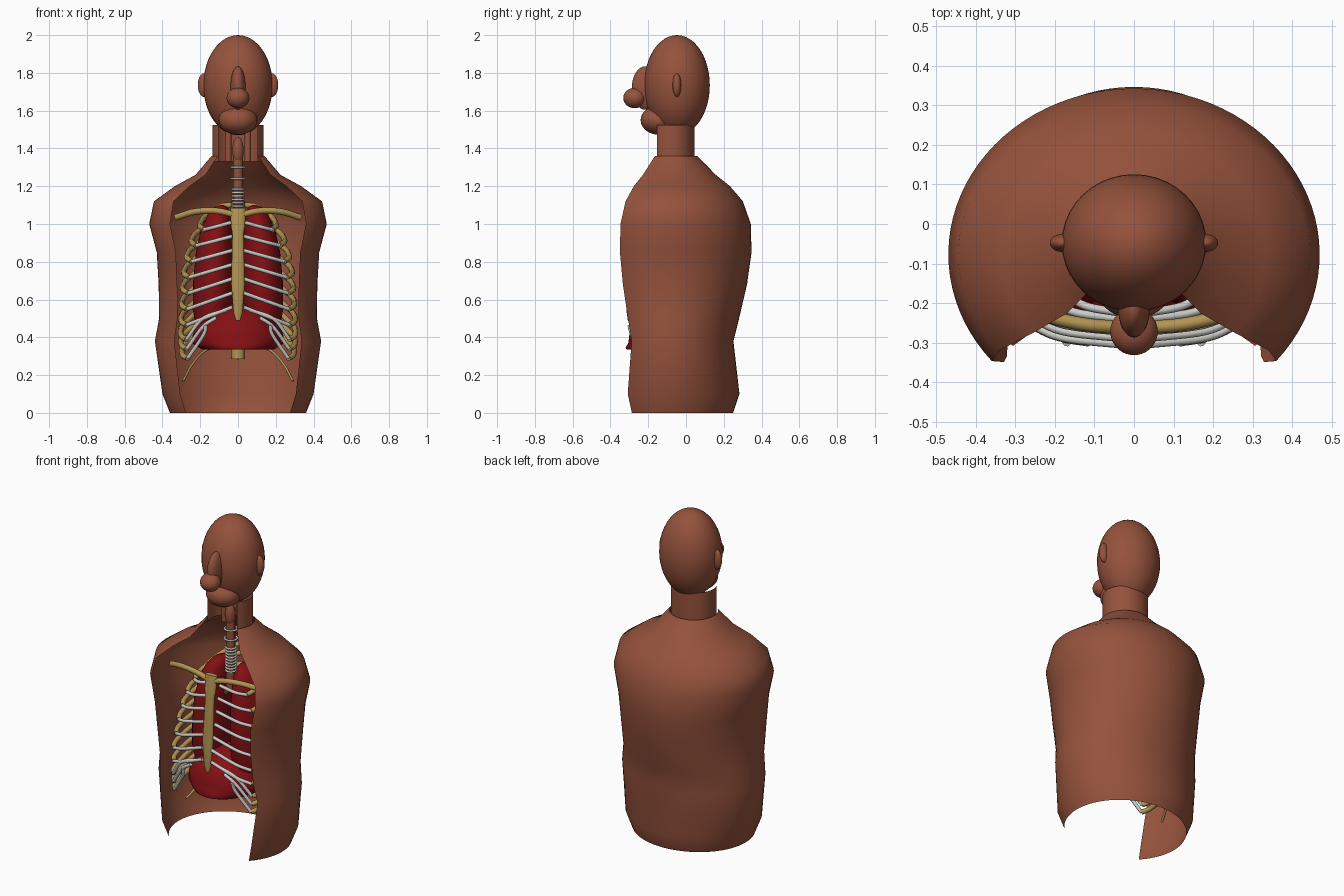
import bpy, bmesh, math
from mathutils import Vector

if "Cube" in bpy.data.objects:
    bpy.data.objects.remove(bpy.data.objects["Cube"])


def material(name, r, g, b):
    m = bpy.data.materials.new(name)
    m.diffuse_color = (r, g, b, 1)
    m.use_nodes = True
    m.node_tree.nodes["Principled BSDF"].inputs["Base Color"].default_value = m.diffuse_color
    return m


SKIN = material("brown_skin", 0.30, 0.085, 0.045)
BONE = material("bone_gold", 0.45, 0.30, 0.085)
CART = material("cartilage_grey", 0.60, 0.60, 0.57)
RED = material("organ_red", 0.23, 0.005, 0.007)


def finish(ob, mat, angle=60):
    ob.data.materials.clear()
    ob.data.materials.append(mat)
    bpy.ops.object.select_all(action='DESELECT')
    ob.select_set(True)
    bpy.context.view_layer.objects.active = ob
    bpy.ops.object.shade_smooth_by_angle(angle=math.radians(angle))
    return ob


def loft(name, mat, rings, start=0, sweep=360, segs=48, caps=False):
    """Elliptical rings (z, cx, cy, a, b) joined into a surface; angle 0 = +x, 90 = back."""
    bm = bmesh.new()
    full = sweep == 360
    n = segs if full else segs + 1
    rows = []
    for z, cx, cy, a, b in rings:
        ang = [math.radians(start + sweep * i / segs) for i in range(n)]
        rows.append([bm.verts.new((cx + a * math.cos(t), cy + b * math.sin(t), z)) for t in ang])
    for p, q in zip(rows, rows[1:]):
        for i in range(segs):
            j = (i + 1) % n
            bm.faces.new((p[i], p[j], q[j], q[i]))
    if caps:
        bm.faces.new(rows[0][::-1])
        bm.faces.new(rows[-1])
    me = bpy.data.meshes.new(name)
    bm.to_mesh(me)
    bm.free()
    ob = bpy.data.objects.new(name, me)
    bpy.context.collection.objects.link(ob)
    return finish(ob, mat)


def ball(name, mat, loc, size):
    bpy.ops.mesh.primitive_uv_sphere_add(segments=40, ring_count=24, location=loc)
    ob = bpy.context.object
    ob.name = name
    ob.scale = size
    return finish(ob, mat)


def tube(name, mat, pts, r, steps=6):
    """Round tube through the points, smoothed with a Catmull-Rom path."""
    P = [Vector(p) for p in pts]
    P = [2 * P[0] - P[1]] + P + [2 * P[-1] - P[-2]]
    path = []
    for k in range(1, len(P) - 2):
        a, b, c, d = P[k - 1:k + 3]
        for s in range(steps):
            t = s / steps
            path.append(0.5 * (2 * b + (c - a) * t + (2 * a - 5 * b + 4 * c - d) * t * t
                               + (3 * b - a - 3 * c + d) * t ** 3))
    path.append(P[-2])
    cu = bpy.data.curves.new(name, 'CURVE')
    cu.dimensions = '3D'
    cu.bevel_depth = r
    cu.bevel_resolution = 2
    cu.use_fill_caps = True
    sp = cu.splines.new('POLY')
    sp.points.add(len(path) - 1)
    for q, v in zip(sp.points, path):
        q.co = (*v, 1)
    ob = bpy.data.objects.new(name, cu)
    bpy.context.collection.objects.link(ob)
    bpy.ops.object.select_all(action='DESELECT')
    ob.select_set(True)
    bpy.context.view_layer.objects.active = ob
    bpy.ops.object.convert(target='MESH')
    return finish(bpy.context.object, mat)


# Open-fronted torso shell and neck shell
CY = -0.077
body = [(0, .36, .326), (.1, .40, .36), (.38, .44, .328), (.5, .418, .358), (.68, .42, .40),
        (.85, .43, .424), (1.0, .47, .42), (1.12, .445, .378), (1.2, .335, .31),
        (1.26, .225, .235), (1.36, .14, .136)]
loft("torso_shell", SKIN, [(z, 0, CY, a, b) for z, a, b in body], -40, 260, 64)
loft("neck_shell", SKIN, [(z, 0, CY, .134, .121) for z in (1.33, 1.525)], -40, 260, 40)

# Head
ball("head", SKIN, (0, -.048, 1.735), (.183, .174, .265))
ball("chin", SKIN, (0, -.145, 1.55), (.102, .095, .077))
ball("nose_bridge", SKIN, (0, -.215, 1.72), (.04, .072, .115))
ball("nose_tip", SKIN, (0, -.272, 1.667), (.06, .06, .054))
for s in (-1, 1):
    ball("ear", SKIN, (s * .18, -.048, 1.735), (.033, .023, .062))

# Windpipe, bronchi and cartilage rings
tube("windpipe", SKIN, [(0, -.07, .93), (0, -.07, 1.2), (0, -.07, 1.43)], .027)
ball("larynx", SKIN, (0, -.075, 1.39), (.03, .03, .07))
for z in [1.04 + .018 * i for i in range(9)] + [1.24, 1.30]:
    bpy.ops.mesh.primitive_torus_add(major_radius=.029 if z < 1.2 else .036, minor_radius=.006,
                                     major_segments=24, minor_segments=8, location=(0, -.07, z))
    bpy.context.object.name = "windpipe_ring"
    finish(bpy.context.object, CART)
for s in (-1, 1):
    tube("bronchus", SKIN, [(0, -.07, .96), (s * .04, -.07, .89), (s * .12, -.07, .80)], .02)
    tube("neck_muscle", SKIN, [(s * .052, -.06, 1.33), (s * .052, -.06, 1.52)], .018)

# Lungs
lung = [(.47, .135, .09, .13), (.55, .135, .105, .15), (.7, .13, .107, .155), (.85, .125, .098, .15),
        (.97, .115, .082, .13), (1.05, .10, .06, .10), (1.09, .09, .035, .06), (1.10, .085, .01, .02)]
for s in (-1, 1):
    loft("lung", RED, [(z, s * x, -.05, a, b) for z, x, a, b in lung], caps=True, segs=32)

# Diaphragm dome with a thin lip
dome = [(.335, 0, -.07, .19, .245), (.345, 0, -.07, .205, .25)]
for k in range(9):
    t = math.radians(88 * k / 8)
    dome.append((.37 + .21 * math.sin(t), 0, -.07, .245 * math.cos(t), .235 * math.cos(t)))
loft("diaphragm", RED, dome, caps=True)

# Breastbone and spine
st = [(.49, -.30, .012, .008), (.53, -.30, .024, .014), (.68, -.298, .036, .016),
      (.95, -.278, .030, .016), (.99, -.274, .038, .017), (1.085, -.262, .04, .016)]
loft("breastbone", BONE, [(z, 0, y, a, b) for z, y, a, b in st], segs=20, caps=True)
tube("spine", BONE, [(0, .19, .285), (0, .20, .7), (0, .17, 1.12)], .036)

# Collarbones, ribs and rib cartilage
widths = [.20, .245, .27, .285, .292, .297, .30, .302, .30, .295]
for s in (-1, 1):
    tube("collarbone", BONE, [(s * .02, -.262, 1.05), (s * .12, -.255, 1.07),
                              (s * .23, -.23, 1.065), (s * .33, -.185, 1.035)], .017)
    for i, w in enumerate(widths):
        front = -.225 - .08 * min(i / 5, 1)
        if i < 7:
            joint = 1.01 - .075 * i
            end = joint - .04 - .009 * i
            inner = (s * .03, front, joint)
        else:
            joint = .56 - .055 * (i - 6)
            end = .39 - .05 * (i - 7)
            inner = (s * (.06 + .055 * (i - 7)), front + .005, .545 - .04 * (i - 7))
        back = joint + .09
        side = end + .35 * (back - end)
        tip = Vector((s * w * .9, front + .055, end))
        tube("rib", BONE, [(s * .03, .19, back), (s * w * .5, .19, back - .01),
                           (s * w * .9, .07, side + .02), (s * w, -.06, side - .02),
                           (s * w * .99, front + .11, end + .015), tip], .015)
        mid = (s * w * .62, front + .018, end + (inner[2] - end) * (.35 if i < 7 else .7))
        tube("rib_cartilage", CART, [tip, mid, inner], .0105)
    # thin floating rib below
    tube("floating_rib", BONE, [(s * .03, .19, .38), (s * .165, .15, .335),
                                (s * .24, .03, .26), (s * .29, -.10, .17)], .007)
